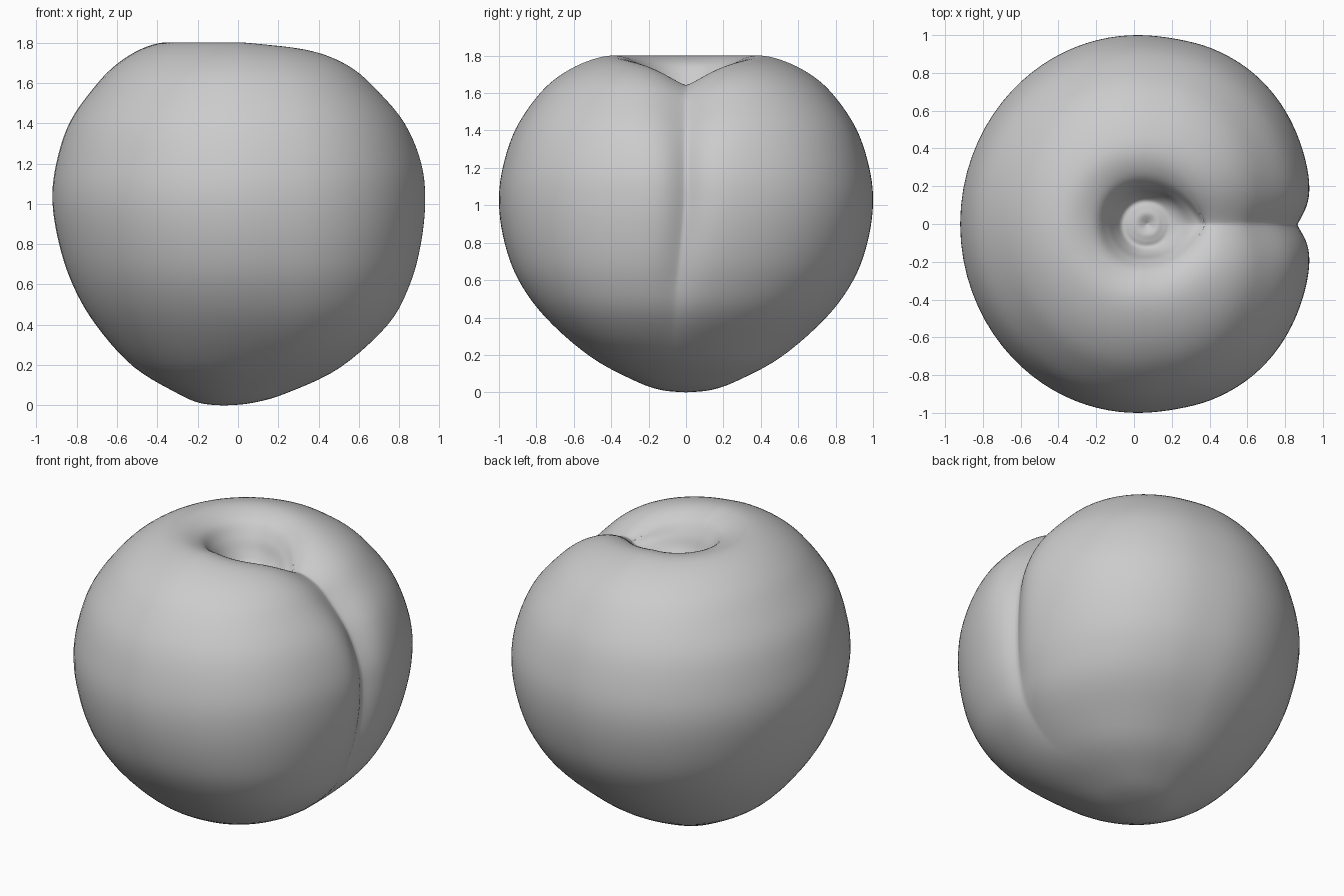
import bpy, bmesh, math

if "Cube" in bpy.data.objects:
    bpy.data.objects.remove(bpy.data.objects["Cube"])

# Profile from the bottom tip, over the shoulder, down into the stem dimple:
# radius, height, centre x, x scale, crease depth
PROFILE = [
    (0.00, 0.000, -0.07, 0.98, 0.00), (0.13, 0.012, -0.06, 0.98, 0.00),
    (0.27, 0.060, -0.03, 1.00, 0.00), (0.51, 0.190, 0.00, 1.01, 0.00),
    (0.75, 0.400, 0.03, 0.98, 0.02), (0.895, 0.600, 0.03, 0.95, 0.05),
    (0.97, 0.800, 0.025, 0.94, 0.07), (1.00, 1.010, 0.02, 0.94, 0.085),
    (0.98, 1.200, 0.02, 0.94, 0.09), (0.91, 1.410, 0.015, 0.93, 0.095),
    (0.78, 1.600, 0.015, 0.91, 0.10), (0.65, 1.710, 0.02, 0.92, 0.105),
    (0.50, 1.780, 0.02, 0.94, 0.12), (0.37, 1.800, 0.02, 0.95, 0.145),
    (0.26, 1.760, 0.04, 0.95, 0.15), (0.195, 1.680, 0.05, 1.0, 0.12),
    (0.16, 1.600, 0.06, 1.0, 0.05), (0.125, 1.550, 0.06, 1.0, 0.00),
    (0.09, 1.555, 0.065, 1.0, 0.00), (0.05, 1.560, 0.07, 1.0, 0.00),
    (0.00, 1.535, 0.07, 1.0, 0.00),
]
STEPS, SEGMENTS = 5, 144


def spline(points, steps):
    """Catmull-Rom samples through rows of any width."""
    out = []
    for i in range(len(points) - 1):
        a, b, c, d = (points[min(max(i + k, 0), len(points) - 1)] for k in (-1, 0, 1, 2))
        for s in range(steps):
            t = s / steps
            out.append([0.5 * (2 * q + (r - p) * t + (2 * p - 5 * q + 4 * r - u) * t * t
                               + (3 * q - p - 3 * r + u) * t ** 3)
                        for p, q, r, u in zip(a, b, c, d)])
    return out + [list(points[-1])]


def smooth(lo, hi, v):
    t = min(max((v - lo) / (hi - lo), 0), 1)
    return t * t * (3 - 2 * t)


rows = spline(PROFILE, STEPS)
bm = bmesh.new()
rings = []
for i, (r, z, cx, sx, depth) in enumerate(rows):
    if i in (0, len(rows) - 1):
        rings.append([bm.verts.new((cx, 0, z))])
        continue
    # outward normal of the profile, along which the crease is pressed in
    dr, dz = rows[i + 1][0] - rows[i - 1][0], rows[i + 1][1] - rows[i - 1][1]
    length = math.hypot(dr, dz)
    nr, nz = dz / length, -dr / length
    width = 0.10 + 0.08 * smooth(1.2, 1.75, z)
    drift = -0.07 * (1 - smooth(0.2, 1.1, z)) * smooth(0.1, 0.3, z)
    tilt = 0.025 * smooth(1.4, 1.8, z) * min(1, r / 0.37)
    ring = []
    for k in range(SEGMENTS):
        s = 2 * k / SEGMENTS - 1
        a = math.pi * s * (0.4 + 0.6 * s * s)      # denser columns near the crease
        c = math.cos(a)
        front = max(0, c)
        # the two lobes beside the crease swell slightly
        swell = r * (1 + 0.035 * math.sin(2 * a) ** 2 * smooth(0, 0.4, c))
        y = swell * math.sin(a)
        press = depth * math.exp(-(abs(y) / width) ** 1.3) * front
        ring.append(bm.verts.new((cx + sx * swell * c * (1 - 0.012 * front) - press * nr,
                                  y + drift * (1 + c) / 2 * front,
                                  z - press * nz - tilt * front)))
    rings.append(ring)

# Skin the rings and close both poles
for lower, upper in zip(rings, rings[1:]):
    for k in range(SEGMENTS):
        j = (k + 1) % SEGMENTS
        if len(lower) == 1:
            bm.faces.new((lower[0], upper[j], upper[k]))
        elif len(upper) == 1:
            bm.faces.new((lower[k], lower[j], upper[0]))
        else:
            bm.faces.new((lower[k], lower[j], upper[j], upper[k]))
bmesh.ops.recalc_face_normals(bm, faces=bm.faces)

mesh = bpy.data.meshes.new("fruit_body")
bm.to_mesh(mesh)
bm.free()
fruit = bpy.data.objects.new("fruit_body", mesh)
bpy.context.collection.objects.link(fruit)

# Plain grey skin
skin = bpy.data.materials.new("grey_skin")
skin.use_nodes = True
grey = (0.6, 0.6, 0.6, 1)
skin.diffuse_color = grey
skin.node_tree.nodes["Principled BSDF"].inputs["Base Color"].default_value = grey
mesh.materials.append(skin)

bpy.ops.object.select_all(action='DESELECT')
fruit.select_set(True)
bpy.context.view_layer.objects.active = fruit
bpy.ops.object.shade_smooth_by_angle(angle=math.radians(100))
